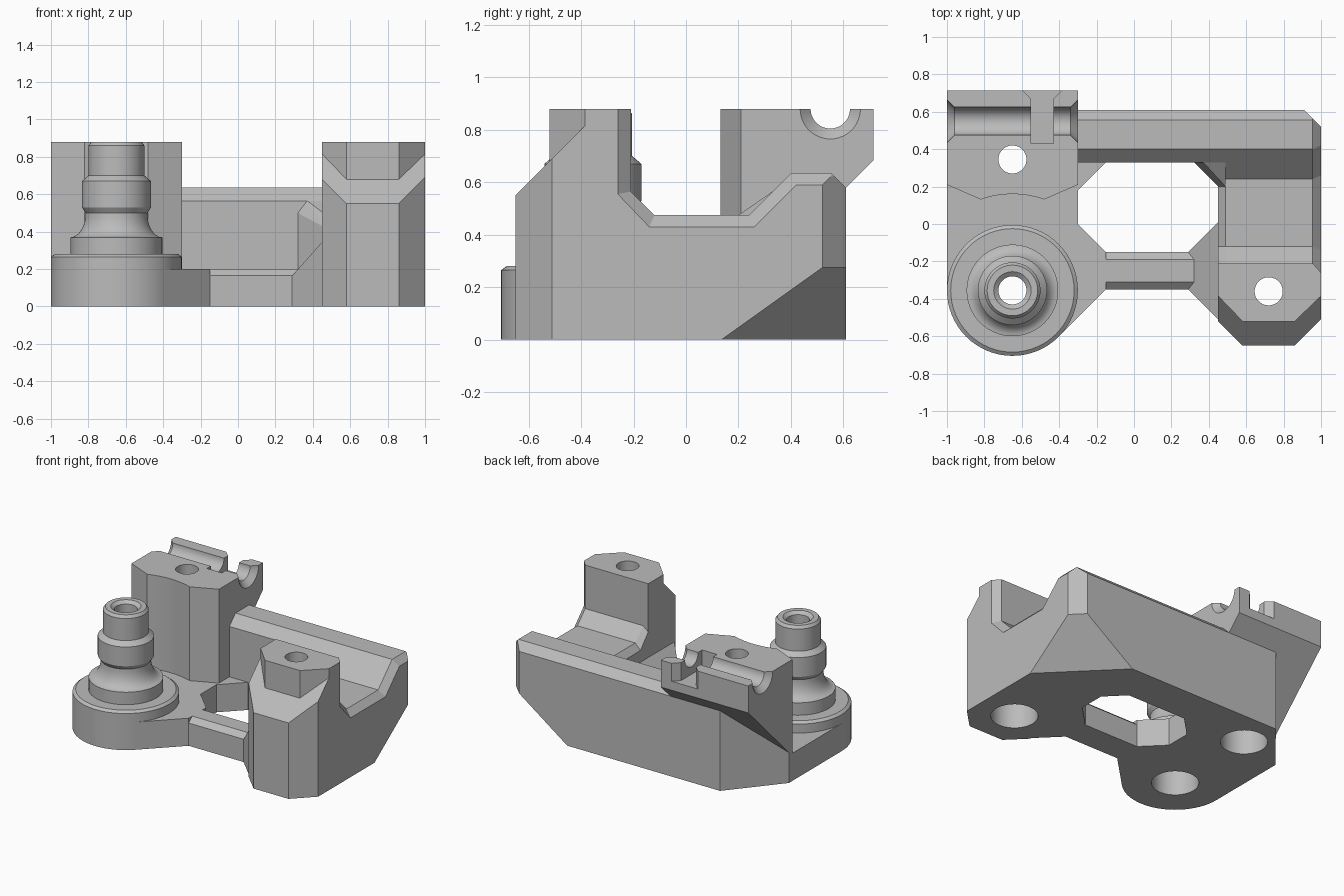
import bpy, bmesh, math
from mathutils import Vector

cube = bpy.data.objects.get("Cube")
if cube:
    bpy.data.objects.remove(cube, do_unlink=True)

GREY = (0.5, 0.5, 0.5, 1)
grey = bpy.data.materials.new("plain_grey")
grey.use_nodes = True
grey.diffuse_color = GREY
grey.node_tree.nodes["Principled BSDF"].inputs["Base Color"].default_value = GREY

TOP = 0.88
BOSS = (-0.65, -0.355)
BACK_HOLE = (-0.65, 0.345)
SIDE_HOLE = (0.72, -0.36)


def finish(name, bm):
    bmesh.ops.remove_doubles(bm, verts=bm.verts[:], dist=1e-5)
    bmesh.ops.recalc_face_normals(bm, faces=bm.faces[:])
    mesh = bpy.data.meshes.new(name)
    bm.to_mesh(mesh)
    bm.free()
    mesh.materials.append(grey)
    obj = bpy.data.objects.new(name, mesh)
    bpy.context.collection.objects.link(obj)
    return obj


def loft(rings):
    """Closed solid through matching rings of 3D points."""
    bm = bmesh.new()
    loops = [[bm.verts.new(p) for p in ring] for ring in rings]
    n = len(loops[0])
    for a, b in zip(loops, loops[1:]):
        for i in range(n):
            j = (i + 1) % n
            bm.faces.new((a[i], a[j], b[j], b[i]))
    bm.faces.new(loops[0])
    bm.faces.new(loops[-1])
    bmesh.ops.recalc_face_normals(bm, faces=bm.faces[:])
    return bm


def prism(plan, z0, z1):
    return loft([[(x, y, z) for x, y in plan] for z in (z0, z1)])


def bar(profile, x0, x1):
    return loft([[(x, y, z) for y, z in profile] for x in (x0, x1)])


def hull(points):
    bm = bmesh.new()
    for p in points:
        bm.verts.new(p)
    bmesh.ops.convex_hull(bm, input=bm.verts[:])
    return bm


def slice_off(bm, normal, dist):
    """Remove everything where normal . p > dist and cap the cut."""
    n = Vector(normal)
    out = bmesh.ops.bisect_plane(bm, geom=bm.verts[:] + bm.edges[:] + bm.faces[:],
                                 dist=1e-5, plane_co=n * (dist / n.length_squared),
                                 plane_no=n, clear_outer=True)
    edges = [e for e in out["geom_cut"] if isinstance(e, bmesh.types.BMEdge)]
    bmesh.ops.holes_fill(bm, edges=edges, sides=0)


def lathe(profile, centre, axis="Z", steps=64):
    """Turn a closed or axis-touching (radius, height) profile."""
    bm = bmesh.new()
    vs = [bm.verts.new((r, 0, h)) for r, h in profile]
    es = [bm.edges.new((vs[i], vs[(i + 1) % len(vs)])) for i in range(len(vs))
          if max(profile[i][0], profile[(i + 1) % len(vs)][0]) > 0]
    bmesh.ops.spin(bm, geom=vs + es, cent=(0, 0, 0), axis=(0, 0, 1),
                   angle=math.tau, steps=steps, use_duplicate=False)
    bmesh.ops.remove_doubles(bm, verts=bm.verts[:], dist=1e-5)
    for v in bm.verts:
        x, y, z = v.co
        v.co = Vector((z, x, y) if axis == "X" else (x, y, z)) + Vector(centre)
    return bm


def carve(obj, *cutters):
    for bm in cutters:
        tool = finish("cutter", bm)
        tool.hide_render = True
        mod = obj.modifiers.new("carve", "BOOLEAN")
        mod.operation, mod.solver, mod.object = "DIFFERENCE", "EXACT", tool
        bpy.context.view_layer.objects.active = obj
        bpy.ops.object.modifier_apply(modifier=mod.name)
        bpy.data.objects.remove(tool, do_unlink=True)


def screw_hole(spot):
    return lathe([(0, -0.1), (0.155, -0.1), (0.155, 0.3), (0.075, 0.3), (0.075, 1), (0, 1)],
                 (*spot, 0), steps=48)


# Stepped round boss with a screw hole
neck = [(0.165 + 0.08 * (1 - math.sin(t)), 0.37 + 0.13 * (1 - math.cos(t)))
        for t in [math.pi / 2 * i / 8 for i in range(1, 9)]]
boss = finish("round_boss", lathe(
    [(0.155, 0), (0.35, 0), (0.35, 0.265), (0.33, 0.28), (0.245, 0.28), (0.245, 0.37)] + neck +
    [(0.185, 0.53), (0.185, 0.67), (0.15, 0.7), (0.15, 0.86), (0.135, TOP),
     (0.1, TOP), (0.075, 0.86), (0.075, 0.3), (0.155, 0.3)], (*BOSS, 0)))

# Low plate under the left side
plate = finish("left_plate", prism(
    [(-1, -0.355), (-1, 0.25), (-0.7, 0.61), (-0.3, 0.61), (-0.15, 0.61), (-0.15, 0.33),
     (-0.3, 0.18), (-0.3, 0), (-0.15, -0.15), (-0.15, -0.35), (-0.4025, -0.6025)], 0, 0.2))
carve(plate, screw_hole(BOSS), screw_hole(BACK_HOLE))

# Rear left tower: hollowed front, overhanging back
reach = 0.515
front_arc = []
for i in range(13):
    dx = 0.17 - 0.34 * i / 12
    front_arc.append((BOSS[0] + dx, BOSS[1] + math.sqrt(reach ** 2 - dx ** 2)))
front = [(-0.3, 0.21)] + front_arc + [(-1, 0.21)]
bm = prism(front + [(-1, 0.715), (-0.3, 0.715)], 0, TOP)
slice_off(bm, (0, 1, -1), 0.03)
tower = finish("rear_tower", bm)
base = finish("rear_tower_base", prism(
    front + [(-1, 0.25), (-0.7, 0.61), (-0.3, 0.61)], 0, 0.58))
groove = lathe([(0, -1.04), (0.155, -1.04), (0.075, -0.96), (0.075, -0.34),
                (0.155, -0.26), (0, -0.26)], (0, 0.55, TOP), "X", 48)
slot = prism([(-0.55, 0.43), (-0.43, 0.43), (-0.43, 0.67), (-0.36, 0.74),
              (-0.62, 0.74), (-0.55, 0.67)], 0.75, 1)
carve(tower, screw_hole(BACK_HOLE), groove, slot)
carve(base, screw_hole(BACK_HOLE))

# Back wall with chamfered top
finish("back_wall", bar([(0.33, 0), (0.61, 0), (0.61, 0.58), (0.555, 0.635),
                         (0.4, 0.635), (0.33, 0.565)], -0.3, 0.49))

# Sloped inside corner between wall and right block
finish("inner_corner", hull(
    [(0.32, 0.33, 0), (0.45, 0.2, 0), (0.49, 0.2, 0), (0.49, 0.36, 0),
     (0.32, 0.33, 0.5), (0.45, 0.2, 0.43), (0.37, 0.33, 0.565),
     (0.49, 0.24, 0.475), (0.49, 0.2, 0.475), (0.49, 0.33, 0.565)]))

# Narrow front bridge and its rising wedge
finish("front_bridge", bar([(-0.35, 0), (-0.35, 0.165), (-0.31, 0.2), (-0.19, 0.2),
                            (-0.15, 0.165), (-0.15, 0)], -0.15, 0.46))
finish("bridge_wedge", hull(
    [(x, y, z) for x, y, top in [(0.29, -0.35, 0.165), (0.45, -0.51, 0.345),
                                 (0.45, 0.01, 0.345), (0.29, -0.15, 0.165)]
     for z in (0, top)]))

# Right block: long saddle with chamfered rims and clipped corners
nose = [(0.61, 0), (-0.65, 0), (-0.65, 0.55), (-0.385, 0.815), (-0.385, TOP)]
full = nose + [(-0.21, TOP), (-0.21, 0.565), (-0.12, 0.475), (0.24, 0.475),
               (0.4, 0.635), (0.555, 0.635), (0.61, 0.58)]
inside = nose + [(-0.21, TOP), (-0.21, 0.53), (-0.12, 0.43), (0.24, 0.43),
                 (0.4, 0.59), (0.555, 0.59), (0.61, 0.53)]
outside = nose + [(-0.26, TOP), (-0.26, 0.555), (-0.14, 0.43), (0.26, 0.43),
                  (0.42, 0.59), (0.54, 0.59), (0.61, 0.52)]
bm = loft([[(x, y, z) for y, z in ring] for x, ring in
           [(0.45, inside), (0.49, full), (0.955, full), (1, outside)]])
for normal, dist in [((-1, -1, 0), 0.07), ((1, -1, 0), 1.51),
                     ((1, 1, 0), 1.52), ((1, 1, -1.4), 1.135)]:
    slice_off(bm, normal, dist)
block = finish("right_block", bm)

# Upper column of the right block
column = finish("right_column", prism(
    [(0.45, -0.21), (0.45, -0.385), (0.58, -0.52), (0.86, -0.52), (1, -0.385),
     (1, -0.26), (0.955, -0.21)], 0.5, TOP))
carve(block, screw_hole(SIDE_HOLE))
carve(column, screw_hole(SIDE_HOLE))

# Smooth the turned surfaces, keep flat edges crisp
bpy.ops.object.select_all(action="DESELECT")
for obj in (boss, plate, tower, base, block, column):
    obj.select_set(True)
    bpy.context.view_layer.objects.active = obj
bpy.ops.object.shade_smooth_by_angle(angle=math.radians(25))
